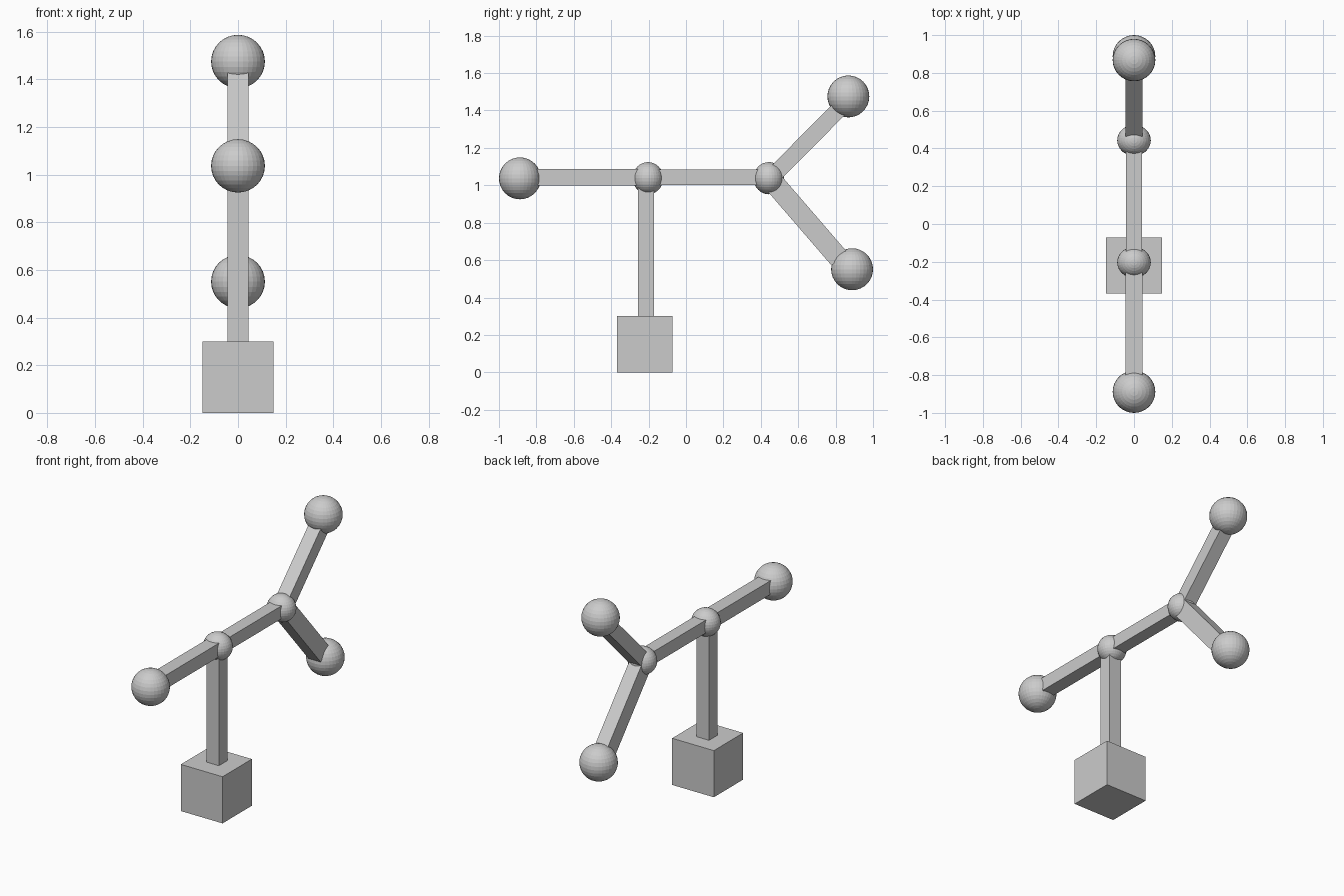
import bpy, math
from mathutils import Vector

if "Cube" in bpy.data.objects:
    bpy.data.objects.remove(bpy.data.objects["Cube"], do_unlink=True)

grey = bpy.data.materials.new("plain grey")
grey.use_nodes = True
colour = (0.6, 0.6, 0.6, 1)
grey.diffuse_color = colour
grey.node_tree.nodes["Principled BSDF"].inputs["Base Color"].default_value = colour


def finish(name):
    obj = bpy.context.object
    obj.name = name
    obj.data.materials.append(grey)
    return obj


def ball(name, y, z, radii):
    bpy.ops.mesh.primitive_uv_sphere_add(segments=32, ring_count=16, radius=1, location=(0, y, z))
    finish(name).scale = radii


def beam(name, start, end, width, depth):
    """Square bar between two (y, z) points; width is along x."""
    a, b = Vector((0, *start)), Vector((0, *end))
    d = b - a
    bpy.ops.mesh.primitive_cube_add(size=1, location=(a + b) / 2)
    obj = finish(name)
    obj.scale = (width, depth, d.length)
    obj.rotation_euler.x = math.atan2(-d.y, d.z)


# Base block and upright post
beam("base_block", (-0.22, 0), (-0.22, 0.3), 0.297, 0.298)
beam("post", (-0.214, 0.3), (-0.214, 1.03), 0.088, 0.086)

# Horizontal beams
beam("front_beam", (-0.83, 1.044), (-0.2, 1.044), 0.088, 0.088)
beam("middle_beam", (-0.2, 1.042), (0.45, 1.042), 0.083, 0.083)

# Forked arms at the back
beam("upper_arm", (0.465, 1.05), (0.845, 1.434), 0.088, 0.088)
beam("lower_arm", (0.455, 1.03), (0.82, 0.607), 0.088, 0.11)

# Joints and end balls
for name, y in (("post_joint", -0.203), ("fork_joint", 0.443)):
    ball(name, y, 1.038, (0.089, 0.082, 0.086))
for name, y, z in (("front_ball", -0.888, 1.037), ("upper_ball", 0.868, 1.475),
                   ("lower_ball", 0.888, 0.551)):
    ball(name, y, z, (0.113, 0.112, 0.112))
